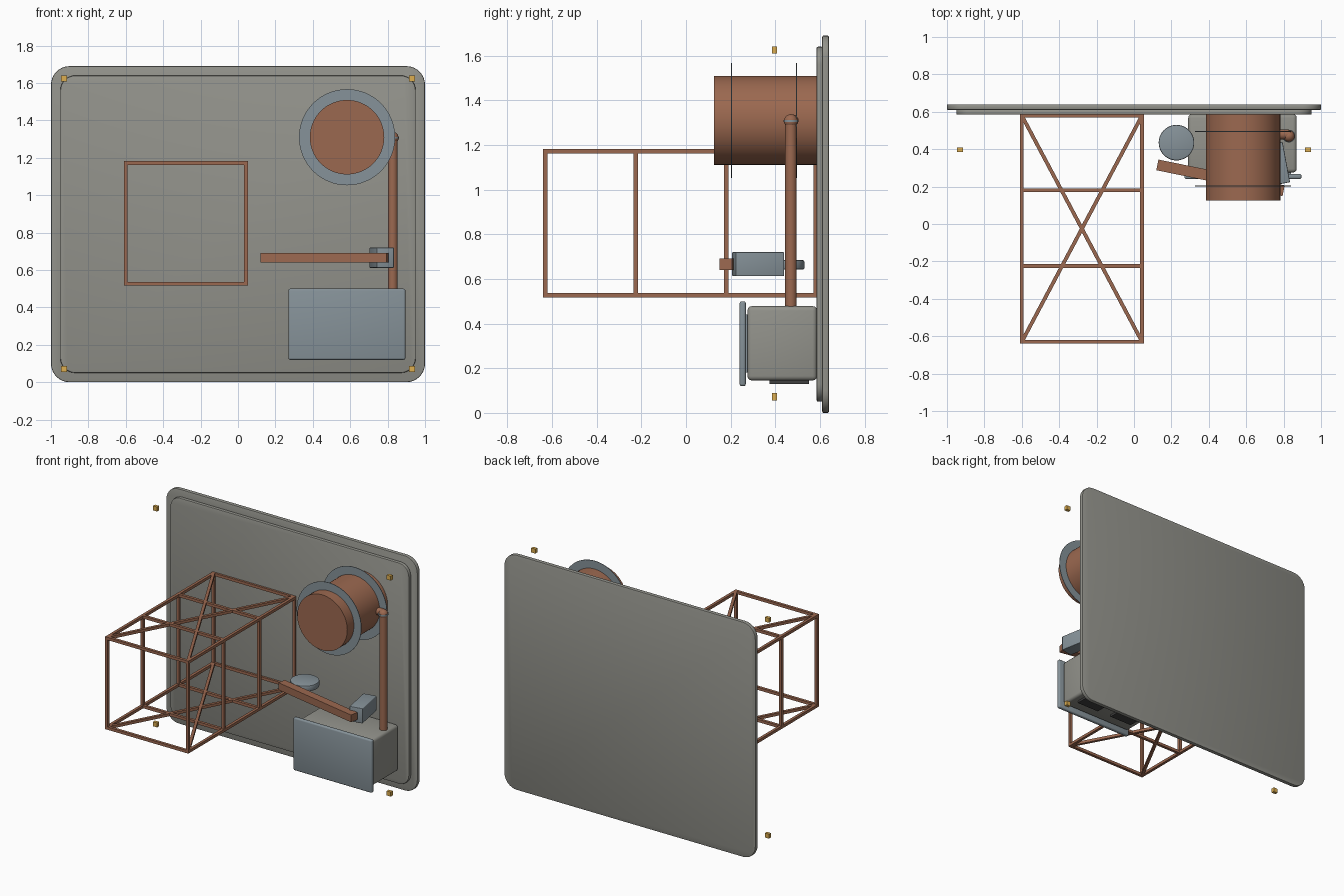
import bpy, bmesh, math
from mathutils import Vector, Matrix

if "Cube" in bpy.data.objects:
    bpy.data.objects.remove(bpy.data.objects["Cube"])


def material(name, rgb):
    m = bpy.data.materials.new(name)
    m.diffuse_color = (*rgb, 1)
    m.use_nodes = True
    m.node_tree.nodes["Principled BSDF"].inputs["Base Color"].default_value = m.diffuse_color
    return m


COPPER = material("copper", (0.33, 0.14, 0.08))
STONE = material("warm_grey", (0.29, 0.29, 0.26))
STEEL = material("steel", (0.24, 0.29, 0.32))
GOLD = material("gold", (0.72, 0.42, 0.08))
DARK = material("dark", (0.05, 0.05, 0.05))


def finish(bm, name, mat, smooth=False):
    bmesh.ops.recalc_face_normals(bm, faces=bm.faces)
    me = bpy.data.meshes.new(name)
    bm.to_mesh(me)
    bm.free()
    ob = bpy.data.objects.new(name, me)
    bpy.context.collection.objects.link(ob)
    me.materials.append(mat)
    if smooth:
        bpy.ops.object.select_all(action='DESELECT')
        ob.select_set(True)
        bpy.context.view_layer.objects.active = ob
        bpy.ops.object.shade_smooth_by_angle(angle=math.radians(35))
    return ob


def box(name, lo, hi, mat, bevel=0, turn=0):
    lo, hi = Vector(lo), Vector(hi)
    bm = bmesh.new()
    bmesh.ops.create_cube(bm, size=1)
    bmesh.ops.scale(bm, vec=hi - lo, verts=bm.verts)
    if bevel:
        bmesh.ops.bevel(bm, geom=bm.edges[:], offset=bevel, segments=3,
                        profile=0.5, affect='EDGES')
    bmesh.ops.rotate(bm, matrix=Matrix.Rotation(math.radians(turn), 3, 'Z'), verts=bm.verts)
    bmesh.ops.translate(bm, vec=(lo + hi) / 2, verts=bm.verts)
    return finish(bm, name, mat, bevel > 0)


def cylinder(name, a, b, r, mat, segs=48, bevel=0):
    a, b = Vector(a), Vector(b)
    bm = bmesh.new()
    bmesh.ops.create_cone(bm, cap_ends=True, segments=segs, radius1=r, radius2=r,
                          depth=(b - a).length)
    if bevel:
        rims = [e for e in bm.edges if abs(e.verts[0].co.z - e.verts[1].co.z) < 1e-5]
        bmesh.ops.bevel(bm, geom=rims, offset=bevel, segments=2, profile=0.5, affect='EDGES')
    rot = (b - a).to_track_quat('Z', 'Y').to_matrix().to_4x4()
    bm.transform(Matrix.Translation((a + b) / 2) @ rot)
    return finish(bm, name, mat, True)


def rounded_panel(name, x, z0, z1, y0, y1, r, mat, edge=0.006):
    # rounded rectangle in the xz plane, extruded along y
    bm = bmesh.new()
    corners = [(x - r, z1 - r, 0), (-x + r, z1 - r, 90), (-x + r, z0 + r, 180), (x - r, z0 + r, 270)]
    ring = []
    for cx, cz, start in corners:
        for i in range(9):
            t = math.radians(start + i * 90 / 8)
            ring.append(bm.verts.new((cx + r * math.cos(t), y0, cz + r * math.sin(t))))
    face = bm.faces.new(ring)
    ext = bmesh.ops.extrude_face_region(bm, geom=[face], use_keep_orig=True)
    bmesh.ops.translate(bm, vec=(0, y1 - y0, 0),
                        verts=[v for v in ext['geom'] if isinstance(v, bmesh.types.BMVert)])
    rims = [e for e in bm.edges if abs(e.verts[0].co.y - e.verts[1].co.y) < 1e-5]
    bmesh.ops.bevel(bm, geom=rims, offset=edge, segments=2, profile=0.5, affect='EDGES')
    return finish(bm, name, mat, True)


def bar(name, a, b, w, mat, h=None):
    # square bar between two points
    a, b = Vector(a), Vector(b)
    d = b - a
    z = d.normalized()
    side = z.cross(Vector((0, 0, 1)))
    side = Vector((1, 0, 0)) if side.length < 1e-4 else side.normalized()
    up = side.cross(z)
    rot = Matrix((side, up, z)).transposed().to_4x4()
    bm = bmesh.new()
    bmesh.ops.create_cube(bm, size=1)
    bmesh.ops.scale(bm, vec=(w, h or w, d.length), verts=bm.verts)
    bm.transform(Matrix.Translation((a + b) / 2) @ rot)
    return finish(bm, name, mat)


# back wall plate and raised inner plate
rounded_panel("back_plate", 1.0, 0.0, 1.69, 0.61, 0.64, 0.10, STONE)
rounded_panel("inner_plate", 0.95, 0.05, 1.64, 0.585, 0.612, 0.08, STONE)

# open truss frame
W = 0.02
xs, zs = (-0.60, 0.043), (0.527, 1.172)
ys = [-0.63, -0.225, 0.18, 0.58]
h = W / 2
for x in xs:
    for z in zs:
        bar("truss_rail", (x, ys[0] - h, z), (x, ys[-1] + h, z), W, COPPER)
for y in ys:
    for z in zs:
        bar("truss_rung", (xs[0], y, z), (xs[1], y, z), W, COPPER)
    for x in xs:
        bar("truss_post", (x, y, zs[0]), (x, y, zs[1]), W, COPPER)
for z in zs:
    for a, b in (xs, xs[::-1]):
        bar("truss_brace", (a, ys[0], z), (b, ys[-1], z), W, COPPER)

# drum with thin flanges
DX, DZ = 0.583, 1.31
cylinder("drum", (DX, 0.125, DZ), (DX, 0.59, DZ), 0.199, COPPER, 64)
for y in (0.203, 0.495):
    cylinder("drum_flange", (DX, y - 0.002, DZ), (DX, y + 0.002, DZ), 0.257, STEEL, 64)

# upright pipe with elbow towards the drum
PX, PY = 0.828, 0.47
cylinder("pipe", (PX, PY, 0.47), (PX, PY, 1.31), 0.026, COPPER, 32)
cylinder("pipe_collar", (PX, PY, 1.302), (PX, PY, 1.312), 0.034, STEEL, 32)
cylinder("pipe_elbow", (0.77, PY + 0.008, 1.31), (PX, PY + 0.008, 1.31), 0.026, COPPER, 32)
bm = bmesh.new()
bmesh.ops.create_uvsphere(bm, u_segments=24, v_segments=12, radius=0.031)
bmesh.ops.translate(bm, vec=(PX, PY, 1.307), verts=bm.verts)
finish(bm, "pipe_cap", COPPER, True)

# cabinet with door and bottom vents
box("cabinet", (0.29, 0.275, 0.145), (0.87, 0.587, 0.478), STONE, 0.02)
box("cabinet_door", (0.27, 0.24, 0.12), (0.895, 0.268, 0.50), STEEL, 0.01)
box("door_spacer", (0.32, 0.26, 0.18), (0.84, 0.28, 0.44), STEEL)
for x in (0.435, 0.73):
    box("cabinet_vent", (x - 0.09, 0.375, 0.13), (x + 0.09, 0.55, 0.15), DARK)

# swing arm, clamp and rest disc
bar("swing_arm", (0.125, 0.316, 0.666), (0.80, 0.178, 0.666), 0.058, COPPER, 0.052)
box("arm_clamp", (0.722, 0.213, 0.612), (0.815, 0.433, 0.72), STEEL, 0.004, 10.5)
cylinder("rest_disc", (0.227, 0.435, 0.642), (0.227, 0.435, 0.684), 0.095, STEEL, 48, 0.006)

# four corner markers
for sx in (-1, 1):
    for z in (0.072, 1.625):
        box("corner_marker", (sx * 0.93 - 0.016, 0.385, z - 0.016),
            (sx * 0.93 + 0.016, 0.408, z + 0.016), GOLD)
